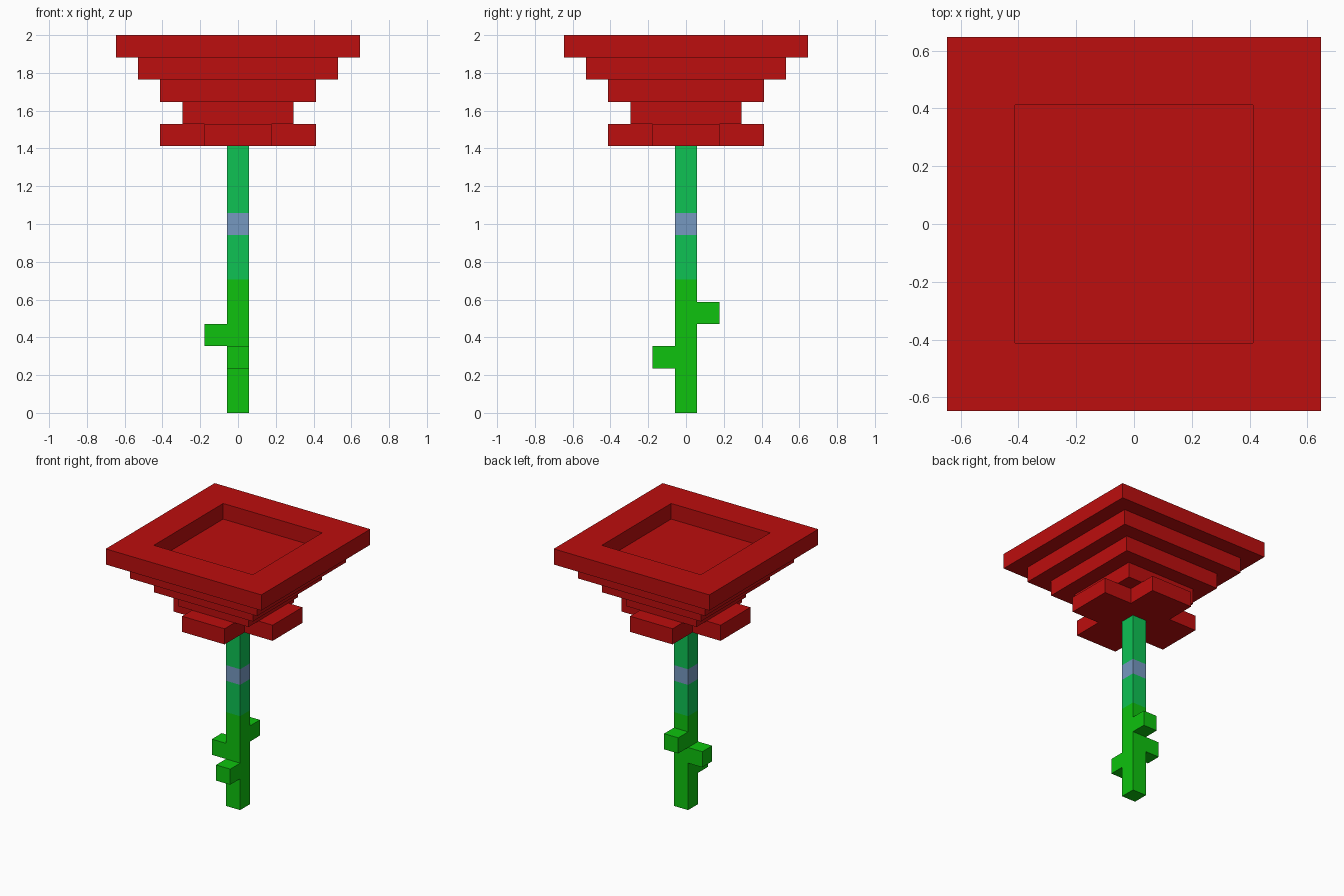
import bpy, bmesh

cube = bpy.data.objects.get("Cube")
if cube:
    bpy.data.objects.remove(cube, do_unlink=True)

U = 2 / 17  # edge of one block: the flower is 17 blocks tall


def material(name, rgb):
    """Flat material from 0-255 sRGB values, converted to linear."""
    lin = [((c / 255 + 0.055) / 1.055) ** 2.4 if c > 10 else c / 255 / 12.92 for c in rgb]
    m = bpy.data.materials.new(name)
    m.use_nodes = True
    m.diffuse_color = (*lin, 1)
    bsdf = next(n for n in m.node_tree.nodes if n.type == 'BSDF_PRINCIPLED')
    bsdf.inputs["Base Color"].default_value = (*lin, 1)
    bsdf.inputs["Roughness"].default_value = 0.8
    return m


RED = material("petal red", (188, 14, 14))
GREEN = material("leaf green", (14, 194, 14))
TEAL = material("stem teal green", (14, 194, 84))
BLUE = material("band grey blue", (118, 152, 192))


def finish(name, bm, mats):
    """Scale block units to model units and make the object."""
    bmesh.ops.recalc_face_normals(bm, faces=bm.faces)
    bmesh.ops.scale(bm, vec=(U, U, U), verts=bm.verts)
    mesh = bpy.data.meshes.new(name)
    bm.to_mesh(mesh)
    bm.free()
    for m in mats:
        mesh.materials.append(m)
    obj = bpy.data.objects.new(name, mesh)
    bpy.context.collection.objects.link(obj)
    return obj


def square_loft(bm, profile):
    """Sweep (half width, height) points around a square and cap both ends."""
    rings = [[bm.verts.new((sx * r, sy * r, z)) for sx, sy in ((-1, -1), (1, -1), (1, 1), (-1, 1))]
             for r, z in profile]
    for a, b in zip(rings, rings[1:]):
        for i in range(4):
            j = (i + 1) % 4
            bm.faces.new((a[i], a[j], b[j], b[i]))
    bm.faces.new(rings[0][::-1])
    bm.faces.new(rings[-1])


# Stepped flower cup with a recess in the top
bm = bmesh.new()
square_loft(bm, [(2.5, 13), (2.5, 14), (3.5, 14), (3.5, 15), (4.5, 15), (4.5, 16),
                 (5.5, 16), (5.5, 17), (3.5, 17), (3.5, 16)])
finish("flower_cup", bm, [RED])

# Cross of four lower petals under the cup
bm = bmesh.new()
outline = []
x, y = 1.5, 3.5
corner = [(y, -x), (y, x), (x, x)]
for _ in range(4):
    outline += corner
    corner = [(-b, a) for a, b in corner]  # quarter turn
face = bm.faces.new([bm.verts.new((a, b, 12)) for a, b in outline])
top = bmesh.ops.extrude_face_region(bm, geom=[face], use_keep_orig=True)
bmesh.ops.translate(bm, vec=(0, 0, 1), verts=[v for v in top["geom"] if isinstance(v, bmesh.types.BMVert)])
finish("lower_petals", bm, [RED])

# Stem, coloured by height
bm = bmesh.new()
square_loft(bm, [(0.5, z) for z in (0, 6, 8, 9, 12)])
for f in bm.faces:
    z = f.calc_center_median().z
    f.material_index = 0 if z < 6 else 2 if 8 < z < 9 else 1
finish("stem", bm, [GREEN, TEAL, BLUE])

# Leaf blocks climbing around the stem
for name, pos in (("front_leaf", (0, -1, 2.5)), ("right_leaf", (-1, 0, 3.5)), ("back_leaf", (0, 1, 4.5))):
    bm = bmesh.new()
    bmesh.ops.create_cube(bm, size=1)
    bmesh.ops.translate(bm, vec=pos, verts=bm.verts)
    finish(name, bm, [GREEN])
